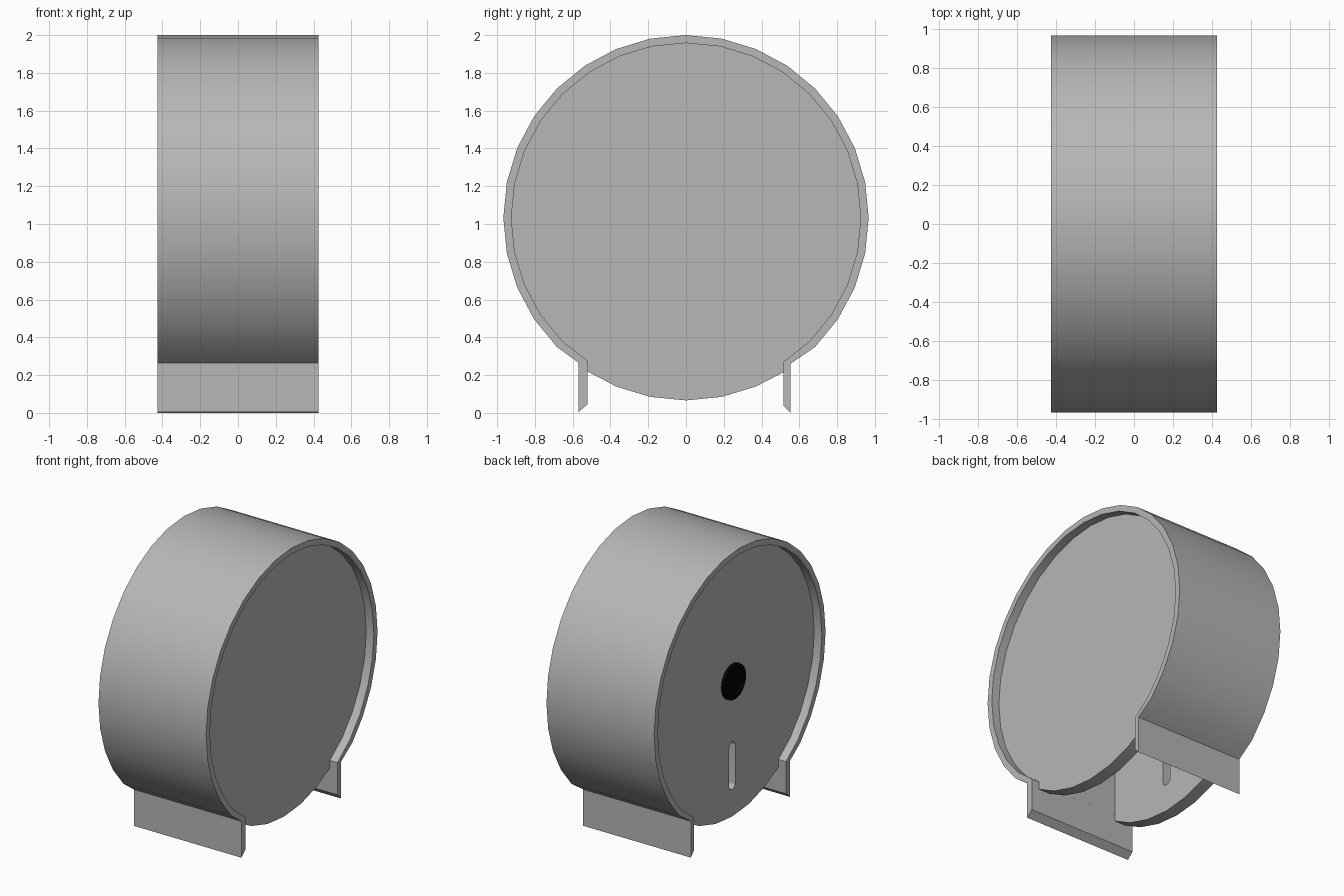
import bpy, bmesh, math

if "Cube" in bpy.data.objects:
    bpy.data.objects.remove(bpy.data.objects["Cube"])

CZ, R_OUT, R_IN, HALF = 1.033, 0.967, 0.925, 0.425
STEP = math.tau / 32


def material(name, value):
    mat = bpy.data.materials.new(name)
    mat.diffuse_color = (value, value, value, 1)
    mat.use_nodes = True
    mat.node_tree.nodes["Principled BSDF"].inputs["Base Color"].default_value = mat.diffuse_color
    return mat


GREY, BLACK = material("grey", 0.472), material("black", 0.001)


def rim(r, first, last):
    """Points (y, z) on the 32-sided circle, counted from the top."""
    d = 1 if last >= first else -1
    return [(r * math.sin(i * STEP), CZ + r * math.cos(i * STEP))
            for i in range(first, last + d, d)]


def finish(name, bm, mat=GREY, smooth=True):
    bmesh.ops.recalc_face_normals(bm, faces=bm.faces)
    me = bpy.data.meshes.new(name)
    bm.to_mesh(me)
    bm.free()
    me.materials.append(mat)
    ob = bpy.data.objects.new(name, me)
    bpy.context.collection.objects.link(ob)
    bpy.ops.object.select_all(action='DESELECT')
    ob.select_set(True)
    bpy.context.view_layer.objects.active = ob
    if smooth:
        bpy.ops.object.shade_smooth_by_angle(angle=math.radians(30))
    return ob


def prism(name, profile, x0, x1, smooth=True):
    """Extrude a (y, z) profile along x."""
    bm = bmesh.new()
    face = bm.faces.new([bm.verts.new((x0, y, z)) for y, z in profile])
    ext = bmesh.ops.extrude_face_region(bm, geom=[face])['geom']
    bmesh.ops.translate(bm, vec=(x1 - x0, 0, 0),
                        verts=[v for v in ext if isinstance(v, bmesh.types.BMVert)])
    return finish(name, bm, smooth=smooth)


# Outer band, open at the bottom, ending in two straight lips
right_lip = [(0.553, 0.26), (0.553, 0.0), (0.515, 0.04), (0.515, 0.27)]
left_lip = [(-0.52, 0.275), (-0.522, 0.045), (-0.568, 0.005), (-0.568, 0.265)]
prism("outer_band",
      rim(R_OUT, -12, 12) + right_lip + rim(R_IN, 12, -12) + left_lip, -HALF, HALF)

# Inner guide wall continuing the front lip upward between the plates
prism("guide_wall", [(-0.535, 0.26), (-0.52, 0.26), (-0.52, 0.61), (-0.535, 0.61)],
      -0.275, 0.275, smooth=False)

# Two recessed side plates: inside the band above, full radius below
plate = (rim(R_IN, -12, 12) + [(0.515, 0.27), (0.515, 0.215)]
         + rim(R_OUT, 14, 18) + [(-0.522, 0.22), (-0.52, 0.275)])
prism("right_plate", plate, 0.275, 0.365)
left_plate = prism("left_plate", plate, -0.365, -0.275)

# Rounded viewing slot cut through the left plate
slot = []
for zc, start in ((0.565, 0), (0.295, math.pi)):
    slot += [(0.035 * math.cos(start + k * math.pi / 8),
              zc + 0.035 * math.sin(start + k * math.pi / 8)) for k in range(9)]
cutter = prism("slot_cutter", slot, -0.45, -0.2, smooth=False)
cutter.hide_render = True
bpy.ops.object.select_all(action='DESELECT')
left_plate.select_set(True)
bpy.context.view_layer.objects.active = left_plate
cut = left_plate.modifiers.new("slot", 'BOOLEAN')
cut.operation, cut.object, cut.solver = 'DIFFERENCE', cutter, 'EXACT'
bpy.ops.object.modifier_apply(modifier=cut.name)
bpy.data.objects.remove(cutter)
bpy.ops.object.shade_smooth_by_angle(angle=math.radians(30))

# Black lock: raised ring with a sunken centre
bm = bmesh.new()
section = [(0.125, -0.355), (0.125, -0.387), (0.1, -0.387), (0.1, -0.37)]
rings = [[bm.verts.new((x, r * math.sin(i * STEP), CZ + r * math.cos(i * STEP)))
          for i in range(32)] for r, x in section]
for a, b in zip(rings, rings[1:]):
    for i in range(32):
        j = (i + 1) % 32
        bm.faces.new((a[i], a[j], b[j], b[i]))
bm.faces.new(rings[0])
bm.faces.new(rings[-1])
finish("lock", bm, BLACK)
